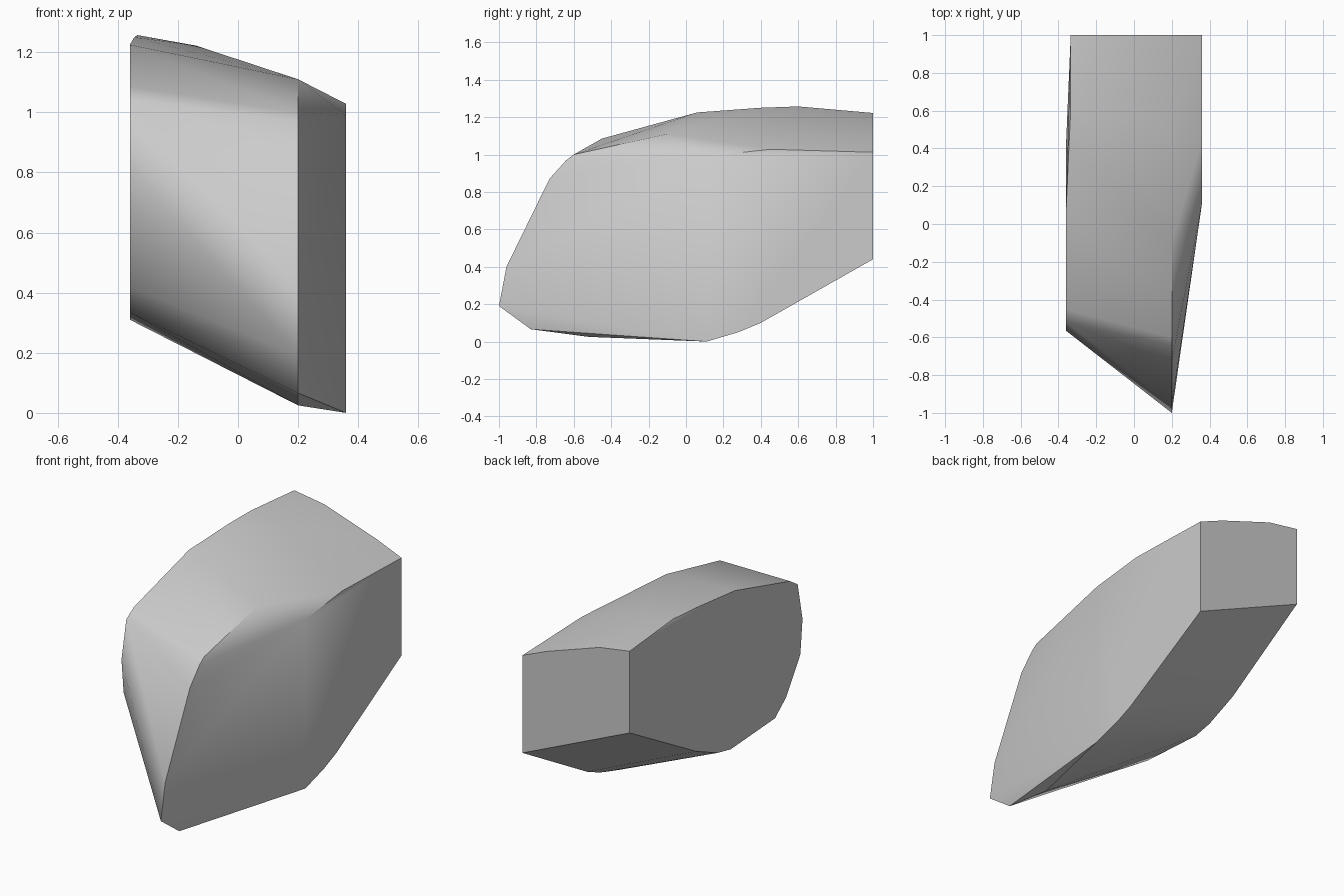
import bpy, bmesh, math

cube = bpy.data.objects.get("Cube")
if cube:
    bpy.data.objects.remove(cube, do_unlink=True)

# Stone colour
stone = bpy.data.materials.new("stone_grey")
stone.use_nodes = True
colour = (0.6, 0.6, 0.6, 1)
stone.diffuse_color = colour
stone.node_tree.nodes["Principled BSDF"].inputs["Base Color"].default_value = colour

# Side outlines as (y, z) pairs, each at its own x
outlines = [
    # narrow side
    (-0.36, [(0.06, 1.225), (-0.45, 1.085), (-0.52, 1.04), (-0.565, 0.82), (-0.545, 0.62),
             (-0.415, 0.42), (-0.31, 0.335), (0.1, 0.31), (0.22, 0.335), (0.42, 0.42)]),
    # upper rear rim of the narrow side
    (-0.335, [(0.6, 1.257), (1, 1.222), (1, 0.743)]),
    (-0.345, [(0.4, 1.25)]),
    # crown ridge
    (-0.14, [(0.6, 1.222), (1, 1.192)]),
    # front wedge
    (0.2, [(-0.1, 1.11), (-0.6, 1.0), (-0.64, 0.97), (-0.73, 0.87), (-0.96, 0.4),
           (-1, 0.19), (-0.83, 0.066), (-0.52, 0.025), (0.5, 1.105), (1, 1.078)]),
    # broad side
    (0.36, [(0.11, 0.99), (0.45, 1.028), (1, 1.012), (1, 0.44), (0.4, 0.1),
            (0.28, 0.05), (0.11, 0.0)]),
]

# Wrap the outlines in one faceted block
bm = bmesh.new()
for x, outline in outlines:
    for y, z in outline:
        bm.verts.new((x, y, z))
hull = bmesh.ops.convex_hull(bm, input=bm.verts)
loose = {v for v in hull["geom_interior"] + hull["geom_unused"] if isinstance(v, bmesh.types.BMVert)}
bmesh.ops.delete(bm, geom=[v for v in loose if not v.link_faces], context="VERTS")
bmesh.ops.dissolve_limit(bm, angle_limit=math.radians(1), verts=bm.verts, edges=bm.edges)
bmesh.ops.recalc_face_normals(bm, faces=bm.faces)

mesh = bpy.data.meshes.new("stone_block")
bm.to_mesh(mesh)
bm.free()
mesh.materials.append(stone)
block = bpy.data.objects.new("stone_block", mesh)
bpy.context.collection.objects.link(block)

# Soft facets, sharp rims
bpy.ops.object.select_all(action="DESELECT")
block.select_set(True)
bpy.context.view_layer.objects.active = block
bpy.ops.object.shade_smooth_by_angle(angle=math.radians(30))
